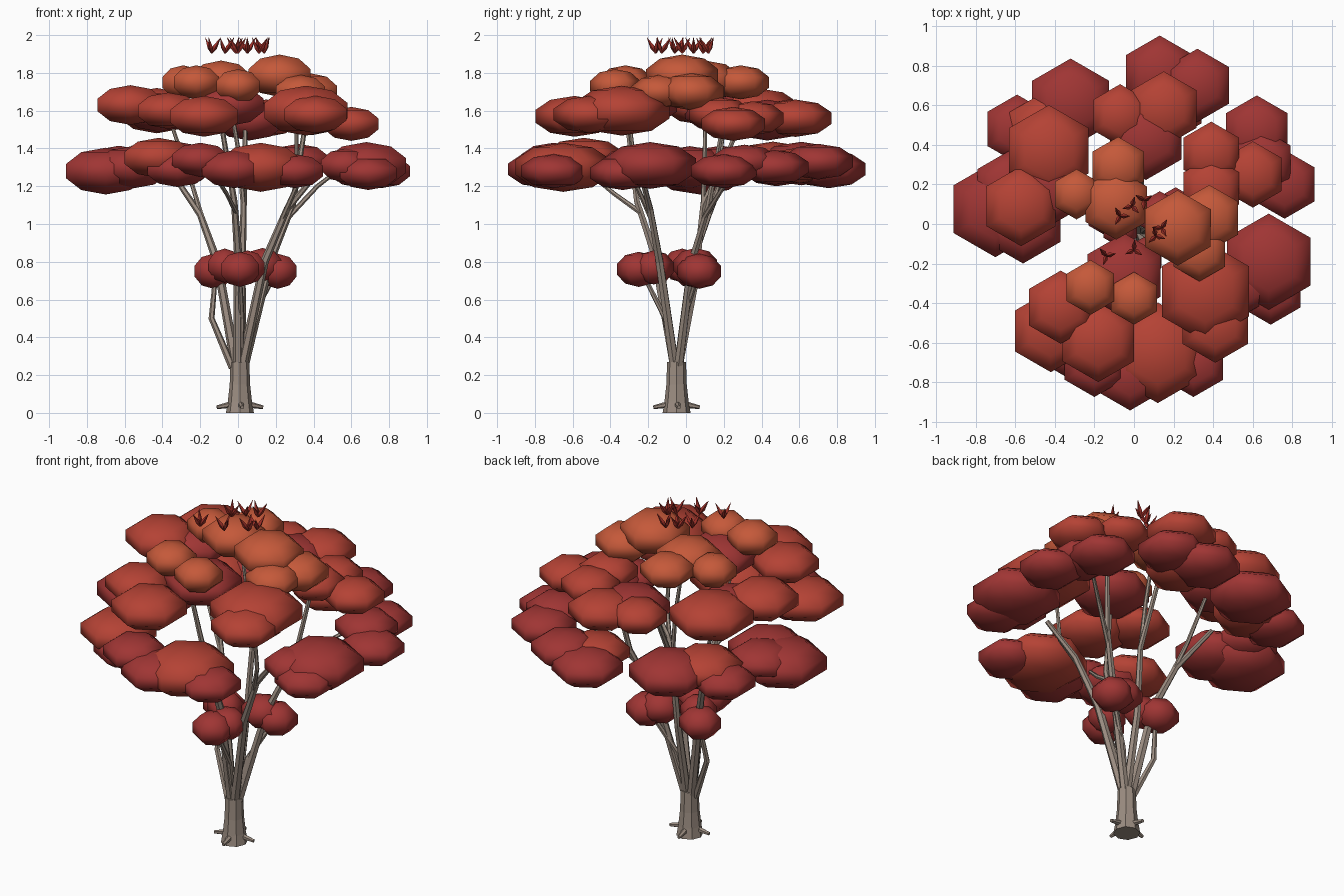
import bpy, bmesh, math
from mathutils import Vector, Matrix

if "Cube" in bpy.data.objects:
    bpy.data.objects.remove(bpy.data.objects["Cube"])


def material(name, rgb):
    m = bpy.data.materials.new(name)
    m.diffuse_color = (*rgb, 1)
    m.use_nodes = True
    m.node_tree.nodes["Principled BSDF"].inputs["Base Color"].default_value = m.diffuse_color
    return m


BARK = material("bark", (0.33, 0.265, 0.22))
LEAF = {"d": material("deep_red", (0.35, 0.036, 0.034)),
        "m": material("warm_red", (0.46, 0.055, 0.035)),
        "o": material("orange", (0.56, 0.10, 0.042))}
TIP = material("tip_red", (0.35, 0.03, 0.022))


def finish(name, bm, mat, smooth=True):
    me = bpy.data.meshes.new(name)
    bm.to_mesh(me)
    bm.free()
    me.materials.append(mat)
    for p in me.polygons:
        p.use_smooth = smooth
    ob = bpy.data.objects.new(name, me)
    bpy.context.collection.objects.link(ob)
    return ob


def foliage(name, blobs, flat):
    # six-sided flattened puffs: x, y, z, visible half-width, colour
    for i, (x, y, z, w, c) in enumerate(blobs):
        bm = bmesh.new()
        bmesh.ops.create_uvsphere(bm, u_segments=6, v_segments=5, radius=1)
        r = w / 0.824
        bmesh.ops.scale(bm, vec=(r, r, max(0.09, w * flat)), verts=bm.verts)
        bmesh.ops.translate(bm, vec=(x, y, z), verts=bm.verts)
        finish(f"{name}_{i + 1}", bm, LEAF[c])


def limb(name, pts, r0, r1):
    cu = bpy.data.curves.new(name, "CURVE")
    cu.dimensions = "3D"
    cu.bevel_depth = 1
    cu.bevel_resolution = 1
    cu.use_fill_caps = True
    sp = cu.splines.new("POLY")
    sp.points.add(len(pts) - 1)
    for i, p in enumerate(pts):
        sp.points[i].co = (*p, 1)
        sp.points[i].radius = r0 + (r1 - r0) * i / (len(pts) - 1)
    sp.use_smooth = False
    cu.materials.append(BARK)
    bpy.context.collection.objects.link(bpy.data.objects.new(name, cu))


def spike(bm, base, direction, length, r0, r1, sides=4):
    d = Vector(direction).normalized()
    mat = (Matrix.Translation(Vector(base) + d * length / 2)
           @ d.to_track_quat("Z", "Y").to_matrix().to_4x4())
    bmesh.ops.create_cone(bm, cap_ends=True, segments=sides, radius1=r0,
                          radius2=r1, depth=length, matrix=mat)


# Flared trunk
bm = bmesh.new()
rings = []
for z, r in [(0, 0.074), (0.06, 0.064), (0.15, 0.054), (0.27, 0.05)]:
    rings.append([bm.verts.new((0.01 + r * math.cos(k * math.tau / 8),
                                -0.05 + r * math.sin(k * math.tau / 8), z)) for k in range(8)])
for a, b in zip(rings, rings[1:]):
    for k in range(8):
        bm.faces.new((a[k], a[(k + 1) % 8], b[(k + 1) % 8], b[k]))
bm.faces.new(rings[0][::-1])
bm.faces.new(rings[-1])
finish("trunk", bm, BARK, False)

# Roots
bm = bmesh.new()
for k in range(4):
    a = k * math.tau / 4 + 0.1
    d = Vector((math.cos(a), math.sin(a), -0.2))
    spike(bm, (0.01 + 0.02 * d.x, -0.05 + 0.02 * d.y, 0.05), d, 0.105, 0.02, 0.01, 6)
finish("roots", bm, BARK, False)

# Main limbs
limb("limb_front_right", [(.02, -.06, .24), (.14, -.14, .8), (.26, -.19, 1.08), (.42, -.24, 1.27)], .027, .013)
limb("limb_left", [(-.01, -.04, .24), (-.11, .03, .8), (-.2, .12, 1.05), (-.37, .22, 1.3)], .027, .013)
limb("limb_back", [(.02, -.04, .24), (.02, .05, .7), (.03, .09, 1.1), (.04, .3, 1.55)], .025, .012)
limb("limb_front", [(0, -.06, .24), (0, -.17, .85), (-.02, -.26, 1.12), (-.1, -.32, 1.6)], .027, .012)
limb("limb_right", [(.03, -.04, .24), (.17, .03, .8), (.29, .12, 1.1), (.36, .2, 1.55)], .025, .012)
# Twigs
limb("twig_1", [(.23, -.18, 1.02), (.31, -.26, 1.2), (.31, -.3, 1.55)], .014, .01)
limb("twig_2", [(-.19, .11, 1.03), (-.24, .17, 1.2), (-.36, .2, 1.55)], .014, .01)
limb("twig_3", [(-.01, -.24, 1.06), (-.06, -.38, 1.16), (-.15, -.55, 1.3)], .014, .01)
limb("twig_4", [(.03, .09, 1.08), (0, .1, 1.4), (-.05, .1, 1.7)], .014, .01)
limb("twig_5", [(.27, .1, 1.04), (.42, .2, 1.2), (.55, .3, 1.3)], .014, .01)
limb("twig_6", [(-.03, -.05, .24), (-.14, 0, .5), (-.12, .04, .72)], .02, .012)
limb("twig_7", [(.01, -.06, .24), (.02, -.11, .5), (.01, -.22, .72)], .018, .012)
limb("twig_8", [(.03, -.04, .26), (.07, -.01, .5), (.19, .06, .72)], .018, .012)

# Small low puffs
foliage("low_foliage", [
    (-.13, .05, .75, .1, "d"), (-.07, -.02, .78, .085, "d"), (.01, -.25, .76, .1, "d"),
    (.21, .07, .75, .1, "d"), (.13, .05, .78, .1, "d"), (.05, -.17, .77, .09, "d")], .93)

# Wide lower tier
foliage("lower_foliage", [
    (-.32, .61, 1.32, .195, "d"), (-.59, .48, 1.29, .15, "d"), (-.70, .075, 1.28, .21, "d"),
    (-.56, .02, 1.30, .19, "d"), (-.63, .185, 1.32, .16, "d"), (.13, .755, 1.29, .17, "d"),
    (.32, .70, 1.33, .16, "d"), (.62, .47, 1.30, .155, "d"), (.76, .2, 1.28, .15, "d"),
    (.68, -.19, 1.31, .21, "d"), (.69, -.335, 1.27, .15, "d"), (.57, -.3, 1.31, .13, "d"),
    (.12, -.65, 1.30, .22, "m"), (.30, -.7, 1.28, .15, "d"), (-.02, -.745, 1.29, .17, "d"),
    (-.2, -.7, 1.34, .15, "d"), (-.42, -.54, 1.35, .18, "m"), (-.45, .46, 1.33, .18, "m"),
    (.18, .6, 1.31, .16, "m"), (-.32, -.6, 1.29, .16, "d"), (.64, .31, 1.33, .15, "d")], .59)

# Middle tier
foliage("middle_foliage", [
    (-.43, .37, 1.60, .2, "m"), (-.57, .09, 1.63, .175, "m"), (-.42, .19, 1.59, .17, "d"),
    (.15, .58, 1.56, .165, "m"), (-.07, .55, 1.57, .135, "m"), (.06, .43, 1.55, .18, "d"),
    (.39, .355, 1.56, .14, "m"), (.39, .18, 1.58, .14, "m"), (.60, .25, 1.53, .145, "m"),
    (.36, -.34, 1.60, .22, "m"), (.41, -.51, 1.58, .165, "m"), (-.18, -.59, 1.57, .18, "m"),
    (-.37, -.42, 1.60, .16, "m"), (-.05, -.26, 1.63, .185, "d")], .6)

# Bright top tier
foliage("top_foliage", [
    (-.29, .15, 1.75, .11, "o"), (-.08, .29, 1.75, .13, "o"), (-.09, .1, 1.76, .155, "o"),
    (.22, -.02, 1.785, .165, "o"), (.38, .03, 1.70, .145, "o"), (.33, -.14, 1.70, .13, "o"),
    (-.22, -.32, 1.75, .12, "o"), (0, -.375, 1.73, .115, "o")], .68)

# Leaf tufts at the crown
bm = bmesh.new()
for i, (x, y) in enumerate([(-.07, .04), (-.01, .09), (.05, .12), (.11, -.06), (.14, -.02), (-.14, -.16), (0, -.13)]):
    for k in range(3):
        a = i * 1.3 + k * math.tau / 3
        d = Vector((.6 * math.cos(a), .6 * math.sin(a), 1)).normalized()
        base = Vector((x, y, 1.905))
        spike(bm, base, d, 0.035, 0.005, 0.013)
        spike(bm, base + d * 0.035, d, 0.06, 0.013, 0.001)
finish("crown_tufts", bm, TIP, False)
